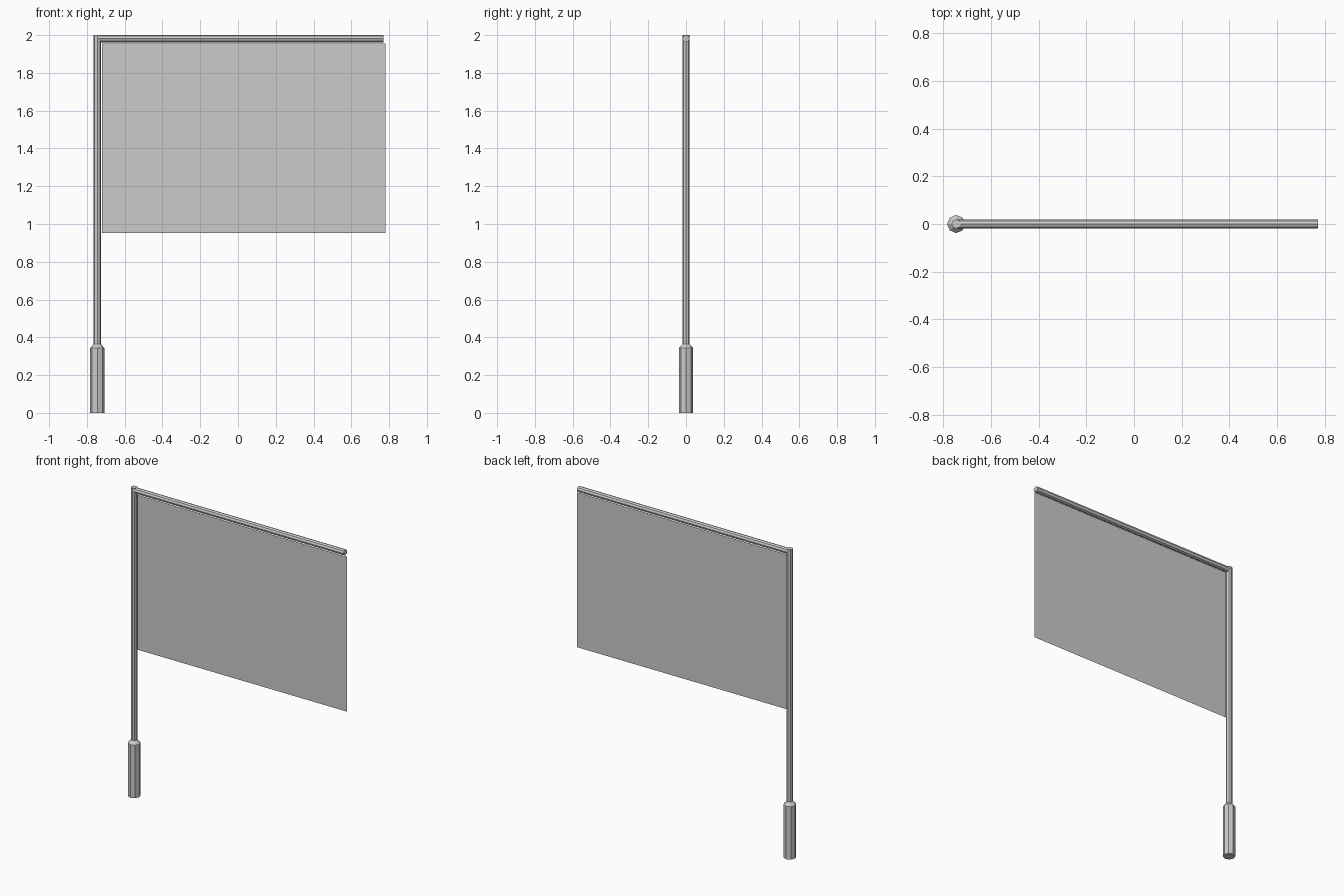
import bpy, bmesh
from math import cos, sin, tau
from mathutils import Matrix

if "Cube" in bpy.data.objects:
    bpy.data.objects.remove(bpy.data.objects["Cube"])

SIDES = 8
POLE_X = -0.745


def make_object(name, bm):
    mesh = bpy.data.meshes.new(name)
    bm.to_mesh(mesh)
    bm.free()
    obj = bpy.data.objects.new(name, mesh)
    bpy.context.collection.objects.link(obj)
    return obj


def lathe(name, profile, matrix):
    """Capped octagonal solid from (radius, height) pairs along local z."""
    bm = bmesh.new()
    rings = [[bm.verts.new((r * cos(tau * i / SIDES), r * sin(tau * i / SIDES), h))
              for i in range(SIDES)] for r, h in profile]
    for low, high in zip(rings, rings[1:]):
        for i in range(SIDES):
            j = (i + 1) % SIDES
            bm.faces.new((low[i], low[j], high[j], high[i]))
    bm.faces.new(rings[0][::-1])
    bm.faces.new(rings[-1])
    bm.transform(matrix)
    return make_object(name, bm)


# Upright pole and its thicker hand grip with a tapered shoulder
upright = Matrix.Translation((POLE_X, 0, 0))
lathe("pole", [(0.019, 0.35), (0.019, 2.0)], upright)
lathe("grip", [(0.038, 0.0), (0.038, 0.343), (0.019, 0.364)], upright)

# Horizontal bar along the top
lathe("crossbar", [(0.019, 0.0), (0.019, 1.515)],
      Matrix.Translation((POLE_X, 0, 1.981)) @ Matrix.Rotation(tau / 4, 4, 'Y'))

# Thin cloth sheet with a tear running in from the free edge
outline = [(-0.72, 0.952), (0.78, 0.952), (0.78, 1.243), (0.50, 1.243),
           (0.44, 1.247), (0.38, 1.252), (0.42, 1.256), (0.78, 1.256),
           (0.78, 1.956), (-0.72, 1.956)]
bm = bmesh.new()
bm.faces.new([bm.verts.new((x, 0, z)) for x, z in outline])
bmesh.ops.triangulate(bm, faces=bm.faces[:])
make_object("flag_cloth", bm)
